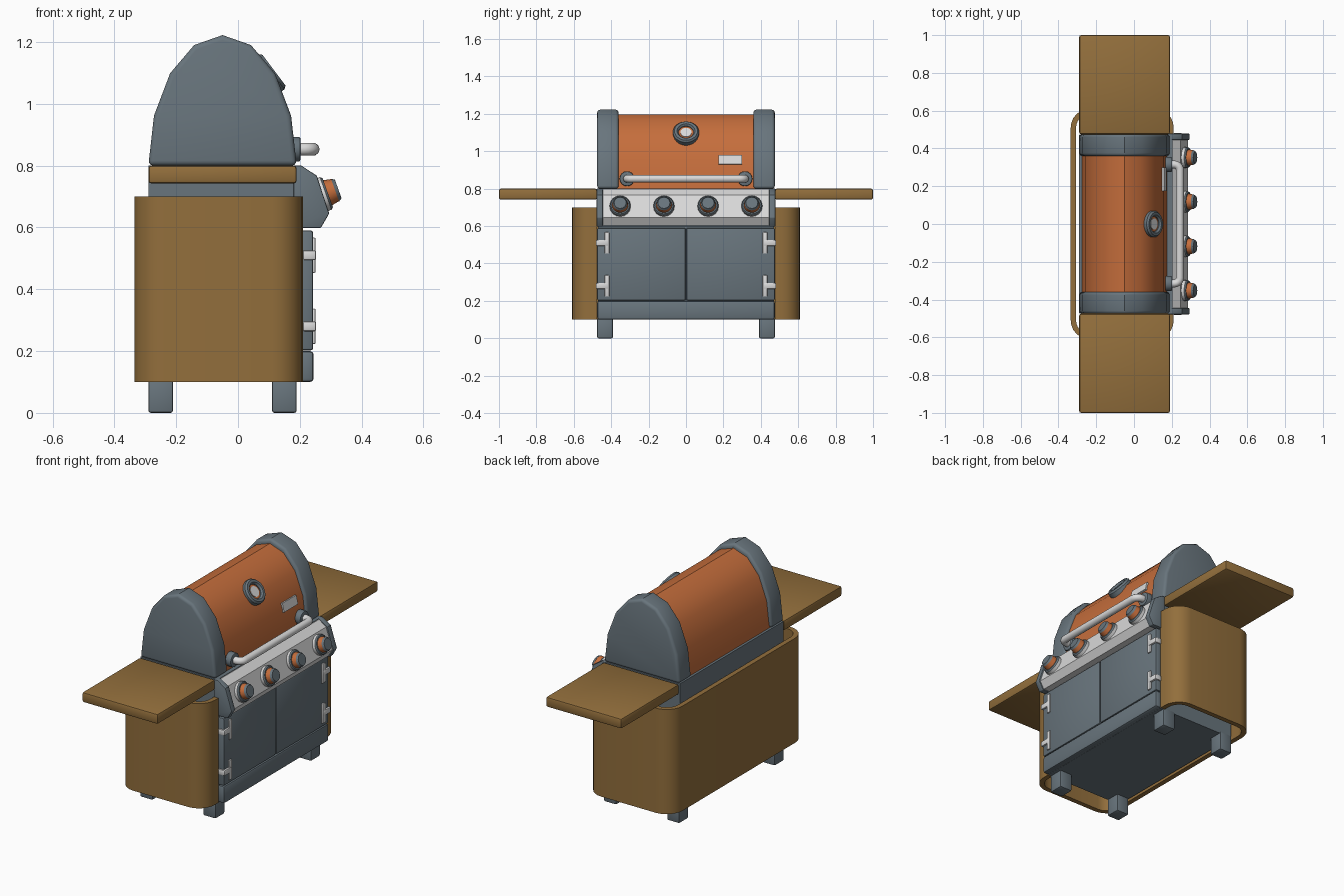
import bpy, bmesh, math
from mathutils import Vector, Matrix

if "Cube" in bpy.data.objects:
    bpy.data.objects.remove(bpy.data.objects["Cube"])


def material(name, rgb):
    m = bpy.data.materials.new(name)
    m.diffuse_color = (*rgb, 1)
    m.use_nodes = True
    m.node_tree.nodes["Principled BSDF"].inputs["Base Color"].default_value = m.diffuse_color
    return m


GREY = material("slate grey", (0.14, 0.178, 0.205))
WOOD = material("brown wood", (0.29, 0.158, 0.045))
ORANGE = material("orange enamel", (0.56, 0.155, 0.045))
SILVER = material("light silver", (0.70, 0.70, 0.70))


def finish(name, bm, mat, bevel=0.0, segs=2):
    bmesh.ops.recalc_face_normals(bm, faces=bm.faces)
    if bevel:
        edges = [e for e in bm.edges if len(e.link_faces) == 2
                 and e.calc_face_angle() > math.radians(40)]
        bmesh.ops.bevel(bm, geom=edges, offset=bevel, segments=segs,
                        profile=0.5, affect='EDGES')
    me = bpy.data.meshes.new(name)
    bm.to_mesh(me)
    bm.free()
    me.materials.append(mat)
    ob = bpy.data.objects.new(name, me)
    bpy.context.collection.objects.link(ob)
    bpy.ops.object.select_all(action='DESELECT')
    ob.select_set(True)
    bpy.context.view_layer.objects.active = ob
    bpy.ops.object.shade_smooth_by_angle(angle=math.radians(35))
    return ob


def box(name, x, y, z, mat, bevel=0.0):
    bm = bmesh.new()
    mx = [(a + b) / 2 for a, b in (x, y, z)]
    sz = [abs(b - a) for a, b in (x, y, z)]
    bmesh.ops.create_cube(bm, size=1, matrix=Matrix.Translation(mx) @ Matrix.Diagonal((*sz, 1)))
    return finish(name, bm, mat, bevel)


def extrude(name, pts, vec, mat, bevel=0.0, segs=2):
    bm = bmesh.new()
    f = bm.faces.new([bm.verts.new(p) for p in pts])
    g = bmesh.ops.extrude_face_region(bm, geom=[f])["geom"]
    bmesh.ops.translate(bm, vec=vec, verts=[v for v in g if isinstance(v, bmesh.types.BMVert)])
    return finish(name, bm, mat, bevel, segs)


def prism(name, profile, y0, y1, mat, bevel=0.0, segs=2):
    return extrude(name, [(x, y0, z) for x, z in profile], (0, y1 - y0, 0), mat, bevel, segs)


def disc(name, base, normal, r1, r2, depth, mat, segs=16, bevel=0.0):
    n = Vector(normal).normalized()
    bm = bmesh.new()
    m = Matrix.Translation(Vector(base) + n * depth / 2) @ n.to_track_quat('Z', 'Y').to_matrix().to_4x4()
    bmesh.ops.create_cone(bm, cap_ends=True, segments=segs, radius1=r1, radius2=r2, depth=depth, matrix=m)
    return finish(name, bm, mat, bevel)


def arch(a, b):
    return [(-0.05 + a * math.cos(math.pi * i / 8), 0.8 + b * math.sin(math.pi * i / 8)) for i in range(9)]


# cabinet, plinth and doors
box("cabinet", (-0.29, 0.21), (-0.47, 0.47), (0.1, 0.6), GREY)
box("firebox", (-0.29, 0.20), (-0.47, 0.47), (0.6, 0.8), GREY)
box("plinth", (0.2, 0.245), (-0.475, 0.475), (0.1, 0.2), GREY, 0.012)
for s, side in ((-1, "left"), (1, "right")):
    box(side + "_door", (0.2, 0.243), (s * 0.002, s * 0.475), (0.202, 0.59), GREY, 0.008)
    for z in (0.28, 0.51):
        box(side + "_hinge_strap", (0.21, 0.253), (s * 0.415, s * 0.482), (z - 0.016, z + 0.016), SILVER, 0.006)
        box(side + "_hinge_plate", (0.24, 0.251), (s * 0.41, s * 0.435), (z - 0.057, z + 0.057), SILVER, 0.004)
    for x in (-0.29, 0.11):
        box(side + "_leg", (x, x + 0.08), (s * 0.39, s * 0.475), (0, 0.11), GREY, 0.008)
    # side shelf
    box(side + "_shelf", (-0.29, 0.19), (s * 0.475, s * 1.0), (0.742, 0.8), WOOD, 0.01)
    # hood end and control panel end
    prism(side + "_hood_end", arch(0.24, 0.422), s * 0.36, s * 0.475, GREY, 0.016, 3)
    prism(side + "_panel_end", [(0.18, 0.8), (0.205, 0.8), (0.255, 0.767), (0.295, 0.645), (0.268, 0.598), (0.18, 0.598)],
          s * 0.445, s * 0.478, GREY, 0.004)


# wooden wrap around back and sides, open at top and bottom
def wrap_path(r):
    pts = [(0.11 + r, -0.475)]
    for cx, cy, a0 in ((0.11, -0.51, 0), (-0.235, -0.51, -90), (-0.235, 0.51, -180), (0.11, 0.51, -270)):
        for i in range(7):
            a = math.radians(a0 - 15 * i)
            pts.append((cx + r * math.cos(a), cy + r * math.sin(a)))
    return pts + [(0.11 + r, 0.475)]


extrude("wooden_wrap", [(x, y, 0.1) for x, y in wrap_path(0.1) + wrap_path(0.072)[::-1]], (0, 0, 0.6), WOOD)

# hood
prism("hood", arch(0.226, 0.397), -0.37, 0.37, ORANGE)

# control panel and knobs
prism("control_panel", [(0.18, 0.797), (0.203, 0.797), (0.247, 0.765), (0.287, 0.645), (0.262, 0.603), (0.18, 0.603)],
      -0.446, 0.446, SILVER)
N = Vector((0.94, 0, 0.337)).normalized()
for y in (-0.352, -0.118, 0.118, 0.352):
    c = Vector((0.265, y, 0.703))
    disc("knob_flange", c, N, 0.056, 0.056, 0.02, SILVER)
    disc("knob_ring", c + N * 0.02, N, 0.056, 0.05, 0.007, GREY)
    disc("knob_grip", c + N * 0.026, N, 0.043, 0.038, 0.026, ORANGE)
    disc("knob_cap", c + N * 0.052, N, 0.039, 0.032, 0.011, GREY)

# hood handle with mounts
pts = [(0.17, -0.315)]
for a0, cy in ((-90, -0.285), (0, 0.285)):
    pts += [(0.213 + 0.03 * math.cos(math.radians(a0 + 18 * i)), cy + 0.03 * math.sin(math.radians(a0 + 18 * i)))
            for i in range(6)]
pts.append((0.17, 0.315))
cu = bpy.data.curves.new("hood_handle", 'CURVE')
cu.dimensions = '3D'
cu.bevel_depth = 0.021
cu.bevel_resolution = 3
sp = cu.splines.new('POLY')
sp.points.add(len(pts) - 1)
for p, (x, y) in zip(sp.points, pts):
    p.co = (x, y, 0.853, 1)
cu.materials.append(SILVER)
bpy.context.collection.objects.link(bpy.data.objects.new("hood_handle", cu))
for y in (-0.315, 0.315):
    disc("handle_mount", (0.155, y, 0.853), (1, 0, 0), 0.04, 0.04, 0.047, GREY, 16, 0.006)

# temperature gauge: rim lathed from a short profile
G = Vector((0.80, 0, 0.60)).normalized()
gc = Vector((0.102, 0, 1.098))
bm = bmesh.new()
prof = [(0.07, -0.03), (0.07, 0.008), (0.062, 0.018), (0.048, 0.018), (0.04, 0.008), (0.04, -0.03)]
rings = [[bm.verts.new((r * math.cos(t * math.pi / 12), r * math.sin(t * math.pi / 12), h)) for r, h in prof]
         for t in range(24)]
for i in range(24):
    a, b = rings[i], rings[(i + 1) % 24]
    for j in range(6):
        k = (j + 1) % 6
        bm.faces.new((a[j], b[j], b[k], a[k]))
bm.transform(Matrix.Translation(gc) @ G.to_track_quat('Z', 'Y').to_matrix().to_4x4())
finish("gauge_rim", bm, GREY)
disc("gauge_face", gc - G * 0.005, G, 0.041, 0.041, 0.008, ORANGE, 24)
disc("gauge_dial", gc + G * 0.002, G, 0.03, 0.03, 0.004, SILVER, 24)

# blank plate on the hood
plate = box("hood_plate", (-0.006, 0.006), (-0.063, 0.063), (-0.025, 0.025), SILVER)
plate.location = (0.16, 0.237, 0.955)
plate.rotation_euler = (0, -math.radians(14), 0)
